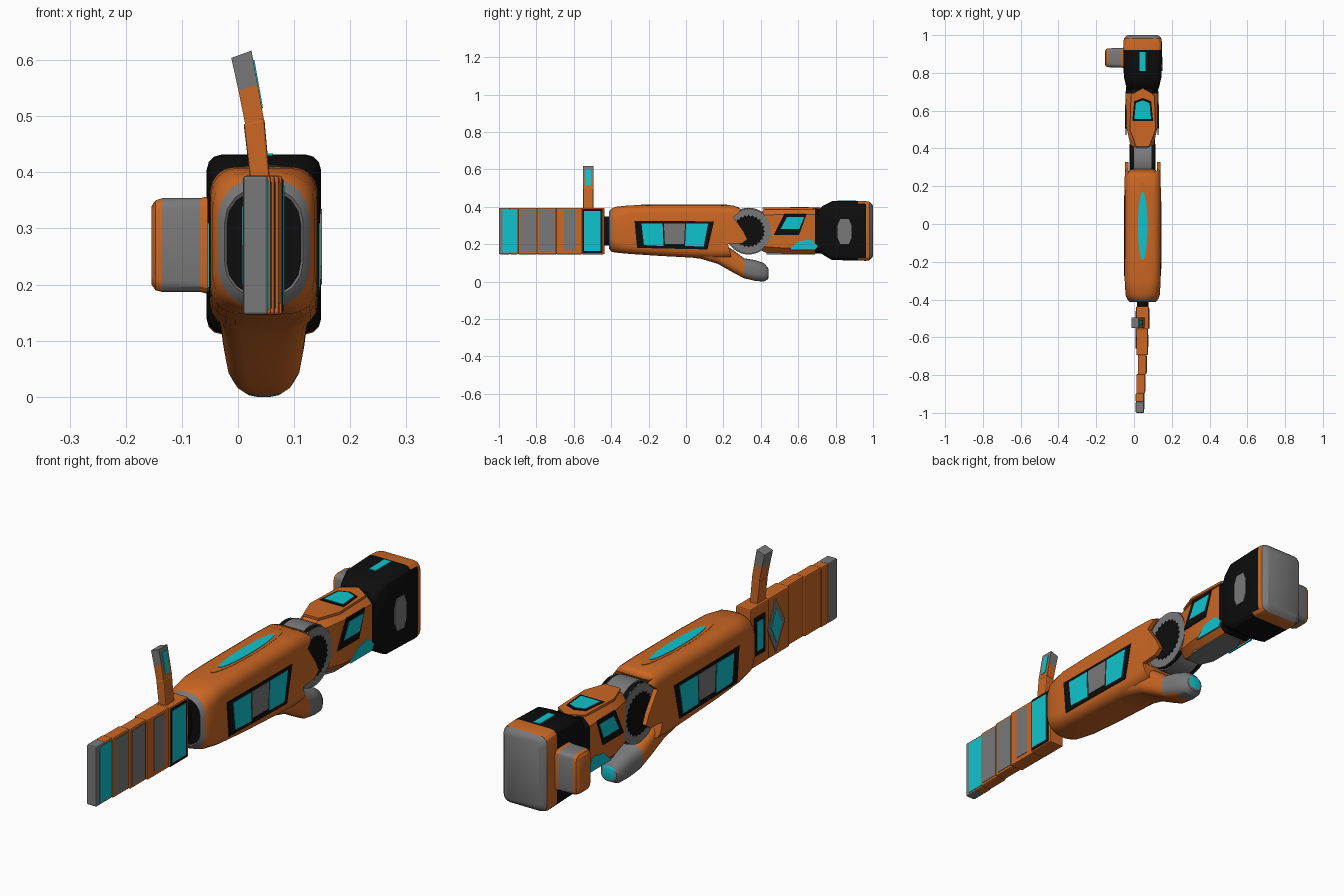
import bpy, bmesh, math
from mathutils import Vector

def mat(name, rgb):
    m = bpy.data.materials.new(name)
    m.diffuse_color = (*rgb, 1)
    return m

MATS = [mat("orange", (0.60, 0.135, 0.017)), mat("black", (0.004, 0.004, 0.004)),
        mat("grey", (0.19, 0.19, 0.19)), mat("cyan", (0.005, 0.55, 0.62))]
ORANGE, BLACK, GREY, CYAN = range(4)
CX = 0.046  # centre line of the arm


def finish(name, bm, rule, bevel=0, smooth=True):
    """Turn a bmesh into an object; rule is a colour index or f(centre, normal)."""
    bmesh.ops.recalc_face_normals(bm, faces=bm.faces)
    bm.normal_update()
    for f in bm.faces:
        f.material_index = rule(f.calc_center_median(), f.normal) if callable(rule) else rule
    me = bpy.data.meshes.new(name)
    bm.to_mesh(me)
    bm.free()
    for m in MATS:
        me.materials.append(m)
    ob = bpy.data.objects.new(name, me)
    bpy.context.collection.objects.link(ob)
    if bevel:
        b = ob.modifiers.new("bevel", 'BEVEL')
        b.width, b.segments, b.limit_method = bevel, 2, 'ANGLE'
    if smooth:
        bpy.ops.object.select_all(action='DESELECT')
        ob.select_set(True)
        bpy.context.view_layer.objects.active = ob
        bpy.ops.object.shade_smooth_by_angle(angle=math.radians(28))
    return ob


def prism(name, pts, a0, a1, axis, rule, bevel=0):
    """Extrude a 2D outline from a0 to a1 along an axis."""
    put = {'x': lambda p, a: (a, p[0], p[1]), 'y': lambda p, a: (p[0], a, p[1]),
           'z': lambda p, a: (p[0], p[1], a)}[axis]
    bm = bmesh.new()
    lo, hi = ([bm.verts.new(put(p, a)) for p in pts] for a in (a0, a1))
    bm.faces.new(lo)
    bm.faces.new(hi)
    n = len(pts)
    for i in range(n):
        bm.faces.new((lo[i], lo[(i + 1) % n], hi[(i + 1) % n], hi[i]))
    return finish(name, bm, rule, bevel, smooth=n > 16)


def rect(a0, a1, b0, b1):
    return [(a0, b0), (a1, b0), (a1, b1), (a0, b1)]


def oval(c, r, n=40, tooth=0):
    return [(c[0] + (r[0] - tooth * (i % 2)) * math.cos(2 * math.pi * i / n),
             c[1] + (r[1] - tooth * (i % 2)) * math.sin(2 * math.pi * i / n)) for i in range(n)]


def round_rect(hw, hh, r, k):
    pts = []
    for q, (sx, sy) in enumerate(((1, 1), (-1, 1), (-1, -1), (1, -1))):
        for j in range(k + 1):
            a = math.pi / 2 * (q + j / k)
            pts.append((sx * (hw - r) + r * math.cos(a), sy * (hh - r) + r * math.sin(a)))
    return pts


def loft(name, rings, rule, k=3, axis='y', centre=CX):
    """Rings are (position, half width, bottom z, top z, corner radius)."""
    bm = bmesh.new()
    loops = []
    for p, hw, z0, z1, r in rings:
        pts = round_rect(hw, (z1 - z0) / 2, r, k)
        loops.append([bm.verts.new((centre + u, p, (z0 + z1) / 2 + v) if axis == 'y'
                                   else (p, centre + u, (z0 + z1) / 2 + v)) for u, v in pts])
    for A, B in zip(loops, loops[1:]):
        n = len(A)
        for i in range(n):
            bm.faces.new((A[i], A[(i + 1) % n], B[(i + 1) % n], B[i]))
    bm.faces.new(loops[0])
    bm.faces.new(loops[-1])
    return finish(name, bm, rule)


def cut(ob, cutter):
    m = ob.modifiers.new("cut", 'BOOLEAN')
    m.operation, m.object = 'DIFFERENCE', cutter
    cutter.hide_render = True
    cutter.hide_viewport = True
    cutter.display_type = 'WIRE'


def side_plates(name, pts, xs, rule, lift):
    """The same plate on the right and left face."""
    prism(name + "_right", pts, xs[1] - 0.004, xs[1] + lift, 'x', rule)
    prism(name + "_left", pts, xs[0] - lift, xs[0] + 0.004, 'x', rule)


# Forearm shell with grey front ring and dark opening
forearm = loft("forearm", [
    (-0.408, 0.066, 0.180, 0.368, 0.060), (-0.412, 0.070, 0.176, 0.374, 0.064),
    (-0.398, 0.082, 0.160, 0.390, 0.070), (-0.375, 0.091, 0.155, 0.400, 0.060),
    (-0.30, 0.095, 0.148, 0.408, 0.048), (-0.15, 0.096, 0.138, 0.410, 0.045),
    (0.0, 0.096, 0.130, 0.410, 0.045), (0.16, 0.096, 0.122, 0.410, 0.045),
    (0.25, 0.095, 0.125, 0.408, 0.045), (0.335, 0.094, 0.14, 0.375, 0.045)],
    lambda c, n: BLACK if c.y < -0.4075 and n.y < -0.9 else GREY if c.y < -0.39 else ORANGE, k=4)
cut(forearm, prism("elbow_slot_cutter", oval((0.335, 0.27), (0.13, 0.13)), -0.03, 0.122, 'x', ORANGE))
cut(forearm, prism("fork_outline_cutter", [(0.5, 0.05), (0.25, 0.10), (0.225, 0.2), (0.30, 0.205),
    (0.328, 0.225), (0.31, 0.265), (0.255, 0.345), (0.31, 0.395), (0.5, 0.45)], -0.3, 0.4, 'x', ORANGE))

# Elbow guard under the forearm
loft("elbow_guard", [
    (-0.1, 0.075, 0.145, 0.25, 0.03), (0.08, 0.085, 0.122, 0.24, 0.04),
    (0.17, 0.078, 0.095, 0.22, 0.04), (0.25, 0.072, 0.05, 0.17, 0.04),
    (0.31, 0.066, 0.018, 0.125, 0.04), (0.37, 0.058, 0.004, 0.115, 0.04),
    (0.415, 0.05, 0.0, 0.10, 0.038), (0.438, 0.036, 0.012, 0.075, 0.028),
    (0.441, 0.028, 0.02, 0.065, 0.02)],
    lambda c, n: CYAN if n.y > 0.95 else GREY if c.y > 0.30 and (c.z > 0.02 or c.y > 0.39) else ORANGE, k=4)

# Forearm panels
FX = (CX - 0.096, CX + 0.096)
side_plates("forearm_panel", [(-0.275, 0.325), (-0.262, 0.18), (0.115, 0.172), (0.15, 0.322)], FX, BLACK, 0.002)
side_plates("forearm_light_front", [(-0.238, 0.31), (-0.225, 0.195), (-0.12, 0.19), (-0.125, 0.31)], FX, CYAN, 0.004)
side_plates("forearm_grille", [(-0.118, 0.31), (-0.113, 0.20), (-0.01, 0.20), (-0.005, 0.31)], FX, GREY, 0.004)
side_plates("forearm_light_rear", [(0.0, 0.31), (-0.005, 0.19), (0.095, 0.188), (0.118, 0.31)], FX, CYAN, 0.004)
prism("top_light_frame", oval((CX, -0.01), (0.036, 0.23)), 0.404, 0.411, 'z', ORANGE)
prism("top_light", oval((CX, -0.01), (0.025, 0.18)), 0.405, 0.413, 'z', CYAN)

# Elbow joint: drum, centre band, side rings and gears
E = (0.335, 0.27)
prism("elbow_drum", oval(E, (0.12, 0.12)), -0.02, 0.11, 'x', BLACK)
prism("elbow_band", oval(E, (0.125, 0.125)), 0.0, 0.092, 'x', GREY)
side_plates("elbow_ring", oval(E, (0.12, 0.12)), (-0.02, 0.11), GREY, 0.002)
side_plates("elbow_gear", oval(E, (0.088, 0.088), 48, 0.01), (-0.02, 0.11), BLACK, 0.005)

# Upper arm
UX = 0.042
loft("upper_arm", [
    (0.38, 0.05, 0.18, 0.36, 0.02), (0.42, 0.062, 0.157, 0.385, 0.03),
    (0.52, 0.084, 0.15, 0.39, 0.03), (0.69, 0.086, 0.15, 0.39, 0.03),
    (0.76, 0.08, 0.15, 0.38, 0.03)],
    lambda c, n: BLACK if c.y > 0.69 else ORANGE, k=1, centre=UX)
prism("upper_arm_shield", [(CX - 0.035, 0.41), (CX + 0.035, 0.41), (CX + 0.068, 0.5), (CX + 0.062, 0.68),
      (CX, 0.72), (CX - 0.062, 0.68), (CX - 0.068, 0.5)], 0.385, 0.395, 'z', ORANGE)
for nm, s, z, m in (("frame", 1.0, 0.397, BLACK), ("light", 0.8, 0.399, CYAN)):
    prism("shield_" + nm, [(CX + x * s, 0.605 + y * s) for x, y in (
        (-0.055, -0.06), (0.055, -0.06), (0.045, 0.045), (0, 0.062), (-0.045, 0.045))], 0.39, z, 'z', m)
AX = (UX - 0.086, UX + 0.086)
side_plates("arm_panel", [(0.47, 0.25), (0.525, 0.362), (0.645, 0.362), (0.605, 0.25)], AX, BLACK, 0.002)
side_plates("arm_light", [(0.505, 0.28), (0.54, 0.345), (0.632, 0.345), (0.605, 0.28)], AX, CYAN, 0.004)
side_plates("arm_lower_light", [(0.55, 0.168), (0.60, 0.215), (0.665, 0.225), (0.705, 0.19), (0.69, 0.168)],
            AX, CYAN, 0.002)
prism("arm_under_plate", [(UX - 0.03, 0.43), (UX + 0.03, 0.43), (UX + 0.054, 0.49), (UX + 0.054, 0.64),
      (UX + 0.03, 0.69), (UX - 0.03, 0.69), (UX - 0.054, 0.64), (UX - 0.054, 0.49)], 0.146, 0.155, 'z', GREY)

# Shoulder block
def shoulder_rule(c, n):
    if c.y > 0.985:
        return GREY
    return ORANGE if c.y > 0.962 or (c.y > 0.92 and (abs(n.z) > 0.5 or n.x < -0.5)) else BLACK

loft("shoulder", [
    (0.70, 0.078, 0.17, 0.37, 0.03), (0.73, 0.088, 0.145, 0.405, 0.03),
    (0.78, 0.100, 0.115, 0.43, 0.03), (0.92, 0.102, 0.113, 0.432, 0.028),
    (0.962, 0.102, 0.111, 0.43, 0.028), (0.982, 0.099, 0.115, 0.426, 0.028),
    (0.993, 0.09, 0.125, 0.416, 0.028), (1.0, 0.08, 0.137, 0.404, 0.025)], shoulder_rule)
prism("shoulder_side_plate", [(0.81, 0.235), (0.825, 0.20), (0.87, 0.20), (0.885, 0.235), (0.885, 0.30),
      (0.87, 0.335), (0.825, 0.335), (0.81, 0.30)], 0.14, 0.15, 'x', GREY)
prism("shoulder_top_light", rect(CX - 0.016, CX + 0.016, 0.81, 0.91), 0.425, 0.434, 'z', CYAN)

# Shoulder peg
loft("shoulder_peg", [
    (-0.04, 0.055, 0.18, 0.36, 0.02), (-0.068, 0.052, 0.187, 0.354, 0.02),
    (-0.135, 0.05, 0.187, 0.354, 0.02), (-0.147, 0.046, 0.19, 0.35, 0.02),
    (-0.154, 0.036, 0.2, 0.34, 0.02)],
    lambda c, n: GREY if -0.135 < c.x < -0.068 else ORANGE, axis='x', centre=0.88)

# Wrist
prism("wrist", oval((CX, 0.27), (0.03, 0.078)), -0.46, -0.40, 'y', BLACK)

# Flat hand: palm and finger blocks (y0, y1, x0, x1, colour)
Z0, Z1 = 0.146, 0.394
for nm, y0, y1, x0, x1, m in (
        ("finger_tip", -1.0, -0.94, 0.009, 0.053, GREY), ("finger_end", -0.942, -0.896, 0.009, 0.053, ORANGE),
        ("finger_middle", -0.898, -0.795, 0.013, 0.059, ORANGE), ("finger_base", -0.797, -0.692, 0.02, 0.066, ORANGE),
        ("knuckles", -0.694, -0.555, 0.012, 0.074, ORANGE), ("palm", -0.557, -0.436, 0.011, 0.079, ORANGE)):
    prism(nm, rect(y0, y1, Z0, Z1), x0, x1, 'x', m, 0.005)
for nm, y0, y1, z0, z1, x, m in (
        ("finger_light", -0.98, -0.9, 0.155, 0.385, 0.053, CYAN), ("finger_plate", -0.888, -0.803, 0.157, 0.383, 0.059, GREY),
        ("base_plate", -0.785, -0.7, 0.157, 0.383, 0.066, GREY), ("knuckle_plate", -0.652, -0.588, 0.165, 0.383, 0.074, GREY),
        ("palm_frame", -0.553, -0.447, 0.153, 0.387, 0.079, BLACK), ("palm_light", -0.545, -0.457, 0.163, 0.377, 0.081, CYAN)):
    prism(nm, rect(y0, y1, z0, z1), x - 0.004, x + 0.002, 'x', m)
prism("hand_back_frame", rect(-0.53, -0.46, 0.19, 0.35), 0.009, 0.015, 'x', BLACK)
prism("hand_back_light", rect(-0.515, -0.475, 0.21, 0.33), 0.007, 0.015, 'x', CYAN)
prism("hand_back_diamond", [(-0.66, 0.27), (-0.60, 0.16), (-0.545, 0.27), (-0.60, 0.38)], 0.009, 0.015, 'x', GREY)
prism("hand_diamond_light", [(-0.635, 0.27), (-0.60, 0.2), (-0.567, 0.27), (-0.60, 0.34)], 0.007, 0.015, 'x', CYAN)

# Thumb
prism("thumb_base", [(0.022, 0.385), (0.057, 0.385), (0.047, 0.496), (0.01, 0.487)], -0.55, -0.495, 'y', ORANGE, 0.004)
prism("thumb_middle", [(0.013, 0.485), (0.046, 0.495), (0.035, 0.557), (0.001, 0.545)], -0.55, -0.495, 'y', ORANGE)
prism("thumb_tip", [(0.001, 0.545), (0.035, 0.557), (0.024, 0.617), (-0.012, 0.604)], -0.55, -0.495, 'y', GREY)
prism("thumb_light", [(0.036, 0.515), (0.0445, 0.515), (0.0293, 0.6), (0.021, 0.6)], -0.536, -0.509, 'y', CYAN)
